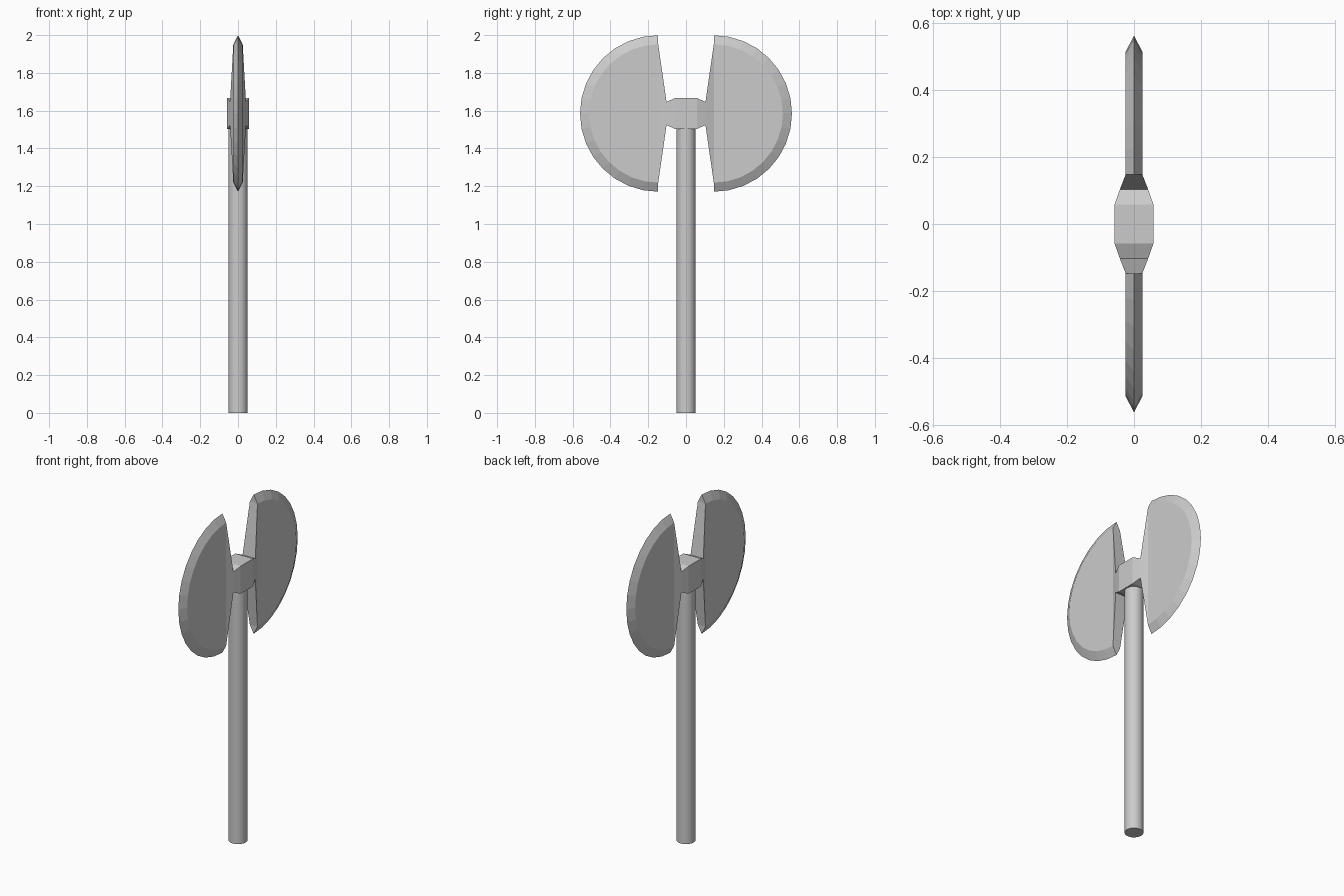
import bpy, bmesh, math

if "Cube" in bpy.data.objects:
    bpy.data.objects.remove(bpy.data.objects["Cube"])

steel = bpy.data.materials.new("plain_grey")
steel.diffuse_color = (0.6, 0.6, 0.6, 1)
steel.use_nodes = True
steel.node_tree.nodes["Principled BSDF"].inputs["Base Color"].default_value = steel.diffuse_color

ZC = 1.585          # height of the head's centre
R_EDGE = 0.414      # cutting edge radius
R_CHEEK = 0.366     # radius of the flat cheek inside the bevel
Y_ARC = 0.147       # centre of each half-round blade
SEGS = 16


def ring(bm, hx, y, hz):
    """Four corners of a rectangle lying across the head."""
    return [bm.verts.new((sx * hx, y, ZC + sz * hz))
            for sx, sz in ((-1, -1), (1, -1), (1, 1), (-1, 1))]


def bridge(bm, a, b):
    for i in range(4):
        j = (i + 1) % 4
        bm.faces.new((a[i], a[j], b[j], b[i]))


def arc(bm, x, side, radius):
    """Half circle from bottom to top."""
    pts = []
    for i in range(SEGS + 1):
        t = math.pi * (i / SEGS - 0.5)
        pts.append(bm.verts.new((x, side * (Y_ARC + radius * math.cos(t)),
                                 ZC + radius * math.sin(t))))
    return pts


def make_blade(bm, side, shoulder):
    # neck from the socket to the blade root
    root = ring(bm, 0.042, side * 0.103, 0.061)
    bridge(bm, shoulder, root)
    edge = arc(bm, 0, side, R_EDGE)
    left = arc(bm, -0.025, side, R_CHEEK)
    right = arc(bm, 0.025, side, R_CHEEK)
    # flared root and cheeks
    bridge(bm, root, [left[0], right[0], right[-1], left[-1]])
    for cheek in (left, right):
        bm.faces.new(cheek)
        # sharpened bevel
        for i in range(SEGS):
            bm.faces.new((cheek[i], cheek[i + 1], edge[i + 1], edge[i]))
    # blade tips
    for k in (0, -1):
        bm.faces.new((left[k], right[k], edge[k]))


# Double-bladed head
bm = bmesh.new()
front = ring(bm, 0.058, -0.058, 0.082)
back = ring(bm, 0.058, 0.058, 0.082)
bridge(bm, front, back)
make_blade(bm, -1, front)
make_blade(bm, 1, back)
bmesh.ops.recalc_face_normals(bm, faces=bm.faces)
mesh = bpy.data.meshes.new("double_blade_head")
bm.to_mesh(mesh)
bm.free()
mesh.materials.append(steel)
head = bpy.data.objects.new("double_blade_head", mesh)
bpy.context.collection.objects.link(head)

# Round handle
bpy.ops.mesh.primitive_cylinder_add(vertices=24, radius=0.051, depth=1.505,
                                    location=(0, 0, 0.7525))
handle = bpy.context.object
handle.name = "handle"
handle.data.materials.append(steel)
bpy.ops.object.shade_smooth_by_angle(angle=math.radians(30))
